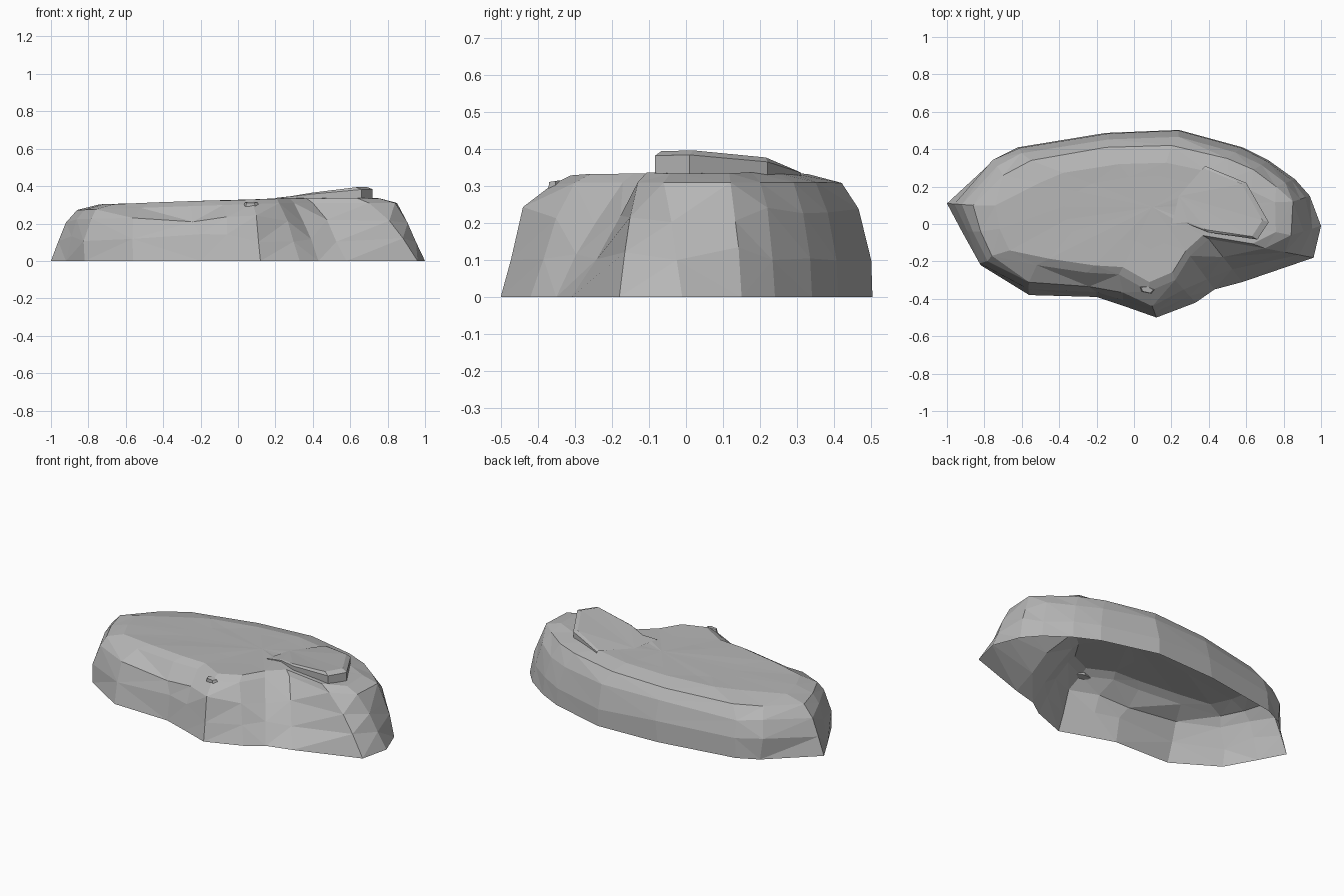
import bpy
import bmesh
import random
from mathutils import Vector

random.seed(4)
default = bpy.data.objects.get("Cube")
if default:
    bpy.data.objects.remove(default, do_unlink=True)

# One stone colour for everything
stone = bpy.data.materials.new("grey_stone")
stone.use_nodes = True
colour = (0.47, 0.47, 0.47, 1)
stone.diffuse_color = colour
stone.node_tree.nodes["Principled BSDF"].inputs["Base Color"].default_value = colour


def finish(bm, name):
    """Turn a bmesh into a flat shaded stone object."""
    bmesh.ops.triangulate(bm, faces=bm.faces[:])
    bmesh.ops.recalc_face_normals(bm, faces=bm.faces[:])
    mesh = bpy.data.meshes.new(name)
    bm.to_mesh(mesh)
    bm.free()
    mesh.materials.append(stone)
    obj = bpy.data.objects.new(name, mesh)
    bpy.context.collection.objects.link(obj)
    return obj


def bridge(bm, lower, upper, closed=True):
    """Join two rows of vertices with quads."""
    count = len(lower) if closed else len(lower) - 1
    for i in range(count):
        j = (i + 1) % len(lower)
        bm.faces.new((lower[i], lower[j], upper[j], upper[i]))


def fan(bm, row, tip, closed=True):
    """Close a row of vertices onto a single tip."""
    count = len(row) if closed else len(row) - 1
    for i in range(count):
        bm.faces.new((row[i], row[(i + 1) % len(row)], tip))


def plateau(x):
    """Height of the gently tilted upper surface."""
    return min(0.3 + 0.034 * (x + 0.78), 0.335)


# Ground outline and shoulder outline, matched point by point
ground = [(1, -.01), (.94, .15), (.86, .24), (.72, .34), (.58, .41), (.24, .503), (-.15, .487),
          (-.62, .41), (-.74, .35), (-1, .11), (-.92, -.04), (-.82, -.22), (-.56, -.38),
          (-.2, -.39), (-.05, -.44), (.12, -.5), (.33, -.42), (.43, -.35), (.58, -.31), (.96, -.18)]
shoulder = [(.84, -.06), (.85, .12), (.76, .2), (.64, .29), (.5, .35), (.2, .42), (-.15, .41),
            (-.55, .34), (-.7, .26), (-.86, .1), (-.82, -.04), (-.76, -.17), (-.52, -.22),
            (-.25, -.26), (-.08, -.27), (.08, -.36), (.22, -.3), (.3, -.17), (.4, -.08), (.7, -.13)]

# Hollow rock shell, open underneath
bm = bmesh.new()
centre = Vector((0.1, 0.09))
rings = [[] for _ in range(6)]
for low, high in zip(ground, shoulder):
    low, high = Vector(low), Vector(high)
    back = min(max(low.y / 0.45, 0), 1) * (1 if abs(low.x) < 0.9 else 0.3)
    rim = plateau(high.x)
    # The front left bulges, the ends and the front notch slope evenly
    bulging = -0.9 < low.x < 0.3
    low_t, high_t = (0.2, 0.43) if bulging else (0.3, 0.58)
    rings[0].append(bm.verts.new((*low, 0)))
    # Weathered wall rows: steep at the back, sloping elsewhere
    for ring, height, front_t, back_t in ((1, 0.12, low_t, 0.04), (2, 0.22, high_t, 0.45)):
        spot = low.lerp(high, front_t + (back_t - front_t) * back)
        spot.x += random.uniform(-0.02, 0.02) * (1 if bulging else 0)
        drift = random.uniform(-0.025, 0.025)
        rings[ring].append(bm.verts.new((*spot, height + drift)))
    rings[3].append(bm.verts.new((*high, rim - 0.025)))
    # Rounded lip, wider at the back, and inner plateau
    for ring, scale in ((4, 0.89 - 0.17 * back), (5, 0.5)):
        spot = centre.lerp(high, scale)
        rings[ring].append(bm.verts.new((*spot, plateau(spot.x) + random.uniform(-0.002, 0.002))))
for lower, upper in zip(rings, rings[1:]):
    bridge(bm, lower, upper)
fan(bm, rings[-1], bm.verts.new((*centre, plateau(centre.x))))
finish(bm, "rock_shell")

# Raised ledge: a tilted slab with upright edge and chamfered rim
edge = [(.2, -.01, .337), (.29, 0, .345), (.4, -.045, .358), (.66, -.083, .382),
        (.72, .01, .384), (.6, .22, .365), (.38, .31, .336)]
bm = bmesh.new()
tip = Vector((0.24, 0.15, 0.334))
foot, wall, chamfer = [], [], []
for point in edge:
    point = Vector(point)
    inner = point.lerp(tip, 0.07)
    rise = 0.012 * min(max((point.x - 0.25) / 0.3, 0), 1)
    foot.append(bm.verts.new((point.x, point.y, 0.322)))
    wall.append(bm.verts.new(point))
    chamfer.append(bm.verts.new((inner.x, inner.y, point.z + rise)))
bridge(bm, foot, wall, closed=False)
bridge(bm, wall, chamfer, closed=False)
fan(bm, chamfer, bm.verts.new(tip), closed=False)
finish(bm, "raised_ledge")

# Small chip of stone on the front lip
bm = bmesh.new()
bmesh.ops.create_cone(bm, cap_ends=True, segments=5, radius1=0.045, radius2=0.035, depth=0.02)
for v in bm.verts:
    v.co.y *= 0.5
chip = finish(bm, "lip_chip")
chip.location = (0.07, -0.35, 0.303)
chip.rotation_euler = (0.15, 0, -0.2)
